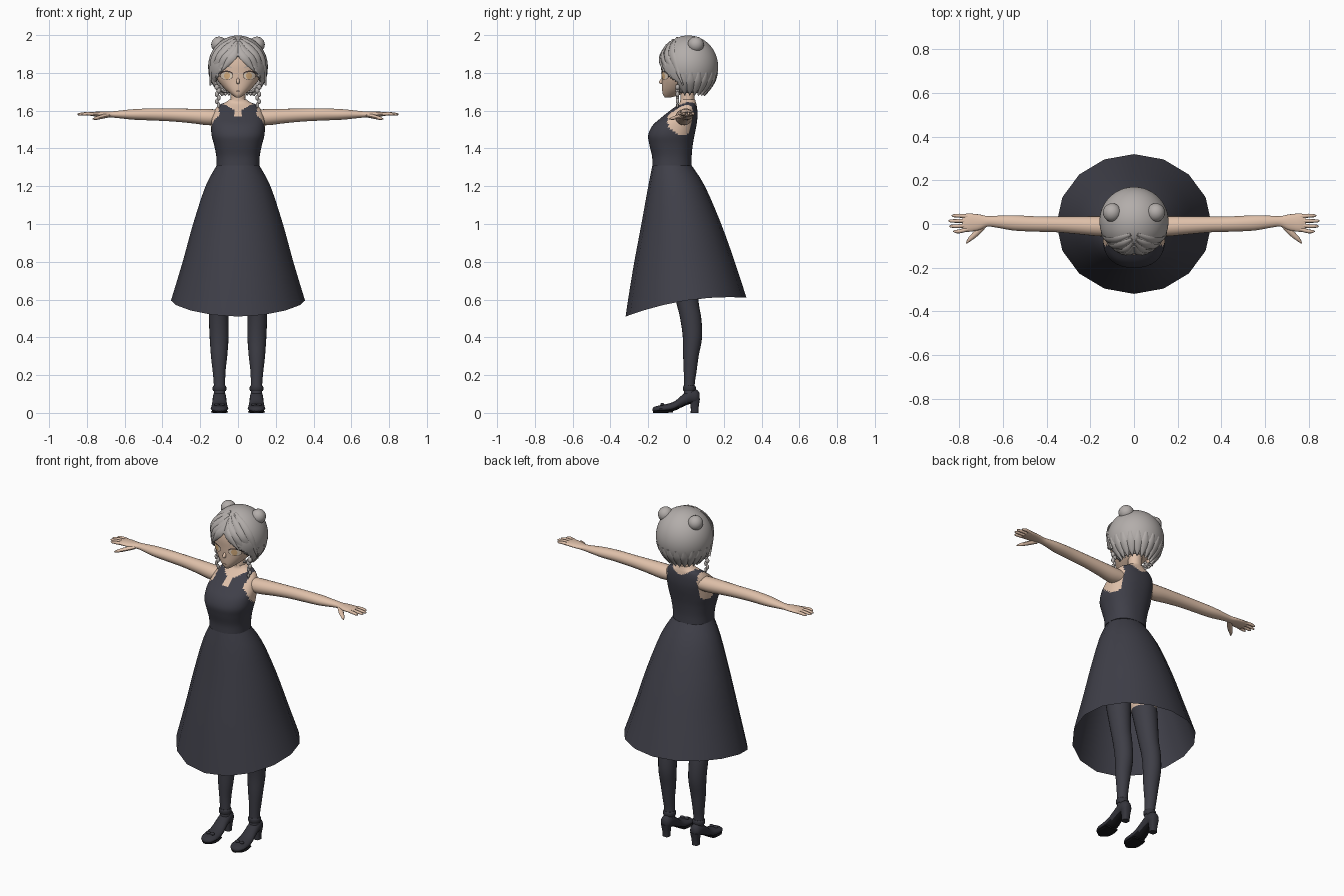
import bpy, bmesh, math
from mathutils import Vector, Matrix
from mathutils.bvhtree import BVHTree

cube = bpy.data.objects.get("Cube")
if cube:
    bpy.data.objects.remove(cube, do_unlink=True)


def material(name, r, g, b):
    m = bpy.data.materials.new(name)
    m.use_nodes = True
    m.diffuse_color = (r, g, b, 1)
    m.node_tree.nodes["Principled BSDF"].inputs["Base Color"].default_value = (r, g, b, 1)
    return m


SKIN = material("skin", 0.74, 0.53, 0.40)
DRESS = material("dark cloth", 0.05, 0.05, 0.066)
STOCKING = material("stocking", 0.048, 0.048, 0.062)
HAIR = material("silver hair", 0.45, 0.42, 0.405)
SHOE = material("shoe leather", 0.035, 0.035, 0.045)
SOLE = material("black sole", 0.008, 0.008, 0.01)
EYE = material("eye cream", 0.85, 0.70, 0.55)
IRIS = material("amber iris", 0.72, 0.45, 0.22)
LINE = material("dark line", 0.06, 0.04, 0.035)
X, Y, Z = Vector((1, 0, 0)), Vector((0, 1, 0)), Vector((0, 0, 1))


def finish(name, bm, mats, mirror=False, pick=None, angle=50):
    """Turn a bmesh into a smooth shaded object; pick chooses a material per face."""
    bmesh.ops.recalc_face_normals(bm, faces=bm.faces)
    if pick:
        for f in bm.faces:
            f.material_index = pick(f.calc_center_median(), f.normal)
    me = bpy.data.meshes.new(name)
    bm.to_mesh(me)
    bm.free()
    for m in mats:
        me.materials.append(m)
    ob = bpy.data.objects.new(name, me)
    bpy.context.collection.objects.link(ob)
    bpy.ops.object.select_all(action='DESELECT')
    ob.select_set(True)
    bpy.context.view_layer.objects.active = ob
    bpy.ops.object.shade_smooth_by_angle(angle=math.radians(angle))
    if mirror:
        ob.modifiers.new("Mirror", 'MIRROR').use_mirror_merge = False
    return ob


def smooth_rows(rows, steps):
    """Catmull-Rom interpolation of rows of numbers."""
    out = []
    for i in range(len(rows) - 1):
        quad = (rows[max(i - 1, 0)], rows[i], rows[i + 1], rows[min(i + 2, len(rows) - 1)])
        for k in range(steps):
            t = k / steps
            out.append([b + t / 2 * (c - a + t * (2*a - 5*b + 4*c - d + t * (3*b - a - 3*c + d)))
                        for a, b, c, d in zip(*quad)])
    return out + [list(rows[-1])]


def tube(name, rows, mats, ref=Y, axis=None, n=16, steps=4, power=2, caps=True,
         warp=None, **kw):
    """Loft rings; each row is x, y, z, half width, half depth."""
    rows = smooth_rows(rows, steps)
    bm, rings = bmesh.new(), []
    for i, r in enumerate(rows):
        p = Vector(r[:3])
        t = axis or (Vector(rows[min(i + 1, len(rows) - 1)][:3])
                     - Vector(rows[max(i - 1, 0)][:3])).normalized()
        u = ref.cross(t).normalized()
        v = t.cross(u)
        ring = []
        for k in range(n):
            c, s = math.cos(math.tau * k / n), math.sin(math.tau * k / n)
            c, s = [math.copysign(abs(q) ** (2 / power), q) for q in (c, s)]
            ring.append(bm.verts.new(p + u * c * r[3] + v * s * r[4]))
        rings.append(ring)
    for a, b in zip(rings, rings[1:]):
        for k in range(n):
            bm.faces.new((a[k], a[(k + 1) % n], b[(k + 1) % n], b[k]))
    if caps:
        bm.faces.new(rings[0])
        bm.faces.new(rings[-1])
    if warp:
        for vert in bm.verts:
            warp(vert.co)
    return finish(name, bm, mats, **kw)


def ball(name, loc, size, mat, mirror=True):
    bm = bmesh.new()
    bmesh.ops.create_uvsphere(bm, u_segments=20, v_segments=12, radius=1,
                              matrix=Matrix.Translation(loc) @ Matrix.Diagonal((*size, 1)))
    return finish(name, bm, [mat], mirror)


def upright(rows):
    """Rows of z, half width, front y, back y to loft rows."""
    return [(0, (f + b) / 2, z, w, (b - f) / 2) for z, w, f, b in rows]


# Skirt: open cone with a hem that dips at the front
def hem(co):
    t = (1.31 - co.z) / 0.715
    s = co.y / 0.32
    co.z += t * t * (0.05 * s - 0.035 * s * s)


tube("skirt", upright([(1.31, .113, -.178, .03), (1.2, .172, -.2, .1), (1.0, .238, -.238, .185),
                       (.8, .293, -.28, .255), (.595, .355, -.32, .32)]),
     [DRESS], axis=Z, steps=3, caps=False, warp=hem)


# Bodice with bare armholes and neckline
def bodice_colour(c, _):
    x = abs(c.x)
    arm = x > .1 and ((c.y + .02) / .078) ** 2 + ((c.z - 1.555) / .085) ** 2 < 1
    if c.y < 0:
        neck = c.z > 1.59 + .6 * x or (x < .014 and c.z > 1.57)
    else:
        neck = c.z > 1.61 + .5 * x
    return 1 if arm or neck else 0


tube("bodice", upright([(1.31, .113, -.178, .03), (1.36, .115, -.18, .03), (1.42, .127, -.194, .036),
                        (1.47, .14, -.2, .045), (1.52, .142, -.178, .055), (1.56, .138, -.135, .06),
                        (1.6, .125, -.085, .06), (1.63, .1, -.045, .056), (1.645, .065, -.032, .052),
                        (1.66, .045, -.03, .048)]),
     [DRESS, SKIN], axis=Z, n=56, steps=5, power=2.3, pick=bodice_colour)
tube("neck", upright([(1.62, .045, -.032, .05), (1.67, .039, -.03, .045), (1.75, .042, -.03, .05)]),
     [SKIN], axis=Z)

# Arms, hands and fingers
tube("arm", [(.1, -.01, 1.565, .045, .04), (.16, -.01, 1.566, .046, .043), (.25, -.006, 1.572, .041, .038),
             (.35, -.002, 1.577, .036, .034), (.45, 0, 1.58, .035, .032), (.55, .005, 1.58, .035, .028),
             (.62, .01, 1.58, .028, .021), (.67, .012, 1.58, .024, .016), (.71, .008, 1.581, .036, .014),
             (.76, .006, 1.582, .042, .012), (.785, .006, 1.582, .036, .008)],
     [SKIN], ref=Z, axis=X, n=20, mirror=True)
for i, (reach, y) in enumerate([(.828, -.034), (.846, -.01), (.85, .014), (.835, .038)]):
    tube(f"finger_{i + 1}", [(.76, y * .8 + .004, 1.582, .01, .009), (.8, y, 1.584, .009, .009),
                             (reach - .01, y, 1.581, .007, .007), (reach, y, 1.58, .002, .002)],
         [SKIN], ref=Z, n=8, steps=2, mirror=True)
tube("thumb", [(.69, -.005, 1.575, .016, .012), (.72, -.04, 1.568, .014, .011),
               (.75, -.068, 1.56, .01, .009), (.768, -.088, 1.556, .003, .003)],
     [SKIN], ref=Z, n=8, steps=3, mirror=True)

# Stockinged legs with bare upper thighs
tube("leg", [(.098, .02, .07, .03, .03), (.098, .018, .15, .03, .028), (.1, .022, .22, .034, .034),
             (.1, .026, .3, .043, .041), (.1, .034, .4, .05, .051), (.102, .025, .5, .052, .056),
             (.1, .005, .6, .055, .06), (.094, -.025, .8, .07, .075), (.08, -.05, .95, .08, .085)],
     [STOCKING, SKIN], axis=Z, n=20, mirror=True, pick=lambda c, _: int(c.z > .82))
tube("hips", upright([(.86, .08, -.11, .02), (.93, .15, -.15, .05), (1.1, .14, -.16, .05),
                      (1.3, .1, -.165, .02)]), [SKIN], axis=Z)

# Heeled shoes with ankle strap and toe bow
tube("shoe", [(.098, .072, .085, .016, .02), (.098, .055, .085, .031, .038), (.098, .02, .085, .035, .038),
              (.098, -.02, .063, .037, .032), (.098, -.06, .037, .042, .025), (.098, -.1, .026, .046, .022),
              (.098, -.14, .022, .045, .018), (.098, -.168, .018, .03, .014), (.098, -.178, .016, .008, .005)],
     [SHOE, SOLE], ref=Z, axis=-Y, mirror=True, pick=lambda c, n: int(n.z < -.6))
tube("shoe_sole", [(.098, -.175, .005, .012, .005), (.098, -.15, .005, .04, .005),
                   (.098, -.11, .005, .045, .005), (.098, -.07, .008, .04, .006)],
     [SOLE], ref=Z, axis=Y, power=4, mirror=True)
tube("shoe_heel", [(.098, .045, 0, .02, .02), (.098, .046, .03, .021, .021), (.098, .048, .075, .028, .026)],
     [SHOE], axis=Z, power=3, mirror=True)
tube("ankle_strap", [(.098, .018, .115, .032, .03), (.098, .018, .123, .036, .034),
                     (.098, .018, .137, .036, .034), (.098, .018, .145, .032, .03)],
     [SHOE], axis=Z, mirror=True)
for side in (-1, 1):
    ball("toe_bow", (.098 + side * .014, -.125, .045), (.014, .01, .008), SHOE)

# Head and nose
head = tube("head", upright([(1.67, .012, -.112, -.08), (1.685, .034, -.122, -.03), (1.715, .07, -.127, .03),
                             (1.76, .108, -.128, .08), (1.8, .126, -.13, .12), (1.85, .134, -.132, .14),
                             (1.9, .12, -.122, .13), (1.95, .075, -.08, .08)]),
            [SKIN], axis=Z, n=32, power=2.2)
tube("nose", [(0, -.122, 1.775, .005, .004), (0, -.13, 1.758, .009, .011),
              (0, -.128, 1.746, .008, .015), (0, -.122, 1.74, .003, .004)], [SKIN], axis=Z, n=10)
ball("ear", (.124, -.02, 1.765), (.012, .02, .03), SKIN)

# Painted face details laid on the head surface
surface = BVHTree.FromPolygons([v.co for v in head.data.vertices],
                               [p.vertices for p in head.data.polygons])


def decal(name, cx, cz, w, h, mat, lift, bend=0, mirror=True):
    bm = bmesh.new()
    bmesh.ops.create_circle(bm, cap_ends=True, cap_tris=True, segments=20, radius=1)
    bmesh.ops.subdivide_edges(bm, edges=bm.edges, cuts=2, use_grid_fill=True)
    for v in bm.verts:
        x, z = cx + v.co.x * w, cz + v.co.y * h - bend * v.co.x ** 2
        hit = surface.ray_cast(Vector((x, -1, z)), Y)[0]
        v.co = (x, (hit.y if hit else -.1) - lift, z)
    return finish(name, bm, [mat], mirror)


decal("eye_rim", .06, 1.786, .035, .023, LINE, .001)
decal("eye", .06, 1.785, .032, .02, EYE, .002)
decal("iris", .058, 1.785, .016, .019, IRIS, .003)
decal("upper_lash", .061, 1.808, .037, .004, LINE, .004, .012)
decal("eyebrow", .062, 1.835, .03, .003, HAIR, .003, .008)
decal("mouth", 0, 1.704, .013, .002, LINE, .002, mirror=False)

# Hair cap with an arched opening for the face
CENTRE, RADII = Vector((0, .012, 1.833)), Vector((.158, .158, .165))
bm = bmesh.new()
bmesh.ops.create_uvsphere(bm, u_segments=72, v_segments=56, radius=1,
                          matrix=Matrix.Translation(CENTRE) @ Matrix.Diagonal((*RADII, 1)))
gone = []
for f in bm.faces:
    c = f.calc_center_median()
    if c.z < 1.695 or (c.y < -.045 and c.z < 1.89 - 9 * c.x ** 2):
        gone.append(f)
bmesh.ops.delete(bm, geom=gone, context='FACES')
cap = finish("hair_cap", bm, [HAIR])
shell = cap.modifiers.new("Thickness", 'SOLIDIFY')
shell.thickness, shell.offset = .01, -1


def shell_y(x, z):
    d = 1 - (x / RADII.x) ** 2 - ((z - CENTRE.z) / RADII.z) ** 2
    return CENTRE.y - RADII.y * math.sqrt(max(d, .03))


# Fringe locks sweeping out from the centre parting
fringe = [[(.004, 1.95), (.018, 1.9), (.048, 1.862), (.09, 1.805)],
          [(.006, 1.965), (.035, 1.915), (.08, 1.865), (.118, 1.775)],
          [(.01, 1.975), (.06, 1.935), (.11, 1.865), (.134, 1.745)],
          [(.015, 1.985), (.085, 1.94), (.134, 1.865), (.146, 1.735)]]
for i, path in enumerate(fringe):
    rows = [(x, shell_y(x, z), z, w, .006) for (x, z), w in zip(path, (.008, .019, .018, .002))]
    tube(f"fringe_lock_{i + 1}", rows, [HAIR], ref=Vector((.35 * i, -1, .2)), n=8, mirror=True)
# Side and nape locks hanging around the lower edge
for i in range(7):
    a = math.radians(-12 + 17 * i)
    out = Vector((math.cos(a), math.sin(a), 0))
    rows = [(*(CENTRE + out * r + Z * dz), w, .008)
            for r, dz, w in ((.15, -.03, .012), (.137, -.075, .022), (.112, -.115, .018), (.082, -.15, .002))]
    tube(f"nape_lock_{i + 1}", rows, [HAIR], ref=out, n=8, mirror=True)

# Buns with a wrapped base, and small hanging braids
ball("hair_bun", (.1, .052, 1.95), (.042, .043, .042), HAIR)
d = Vector((.6, .25, .7)).normalized()
base = Vector((.1, .052, 1.95)) - d * .018
tube("bun_wrap", [(*(base - d * .012), .036, .036), (*base, .047, .047), (*(base + d * .012), .04, .04)],
     [HAIR], mirror=True)
for i in range(6):
    ball(f"braid_{i + 1}", (.107 + .005 * (-1) ** i, -.045, 1.725 - .019 * i),
         (.013 - .001 * i, .012 - .001 * i, .015), HAIR)
